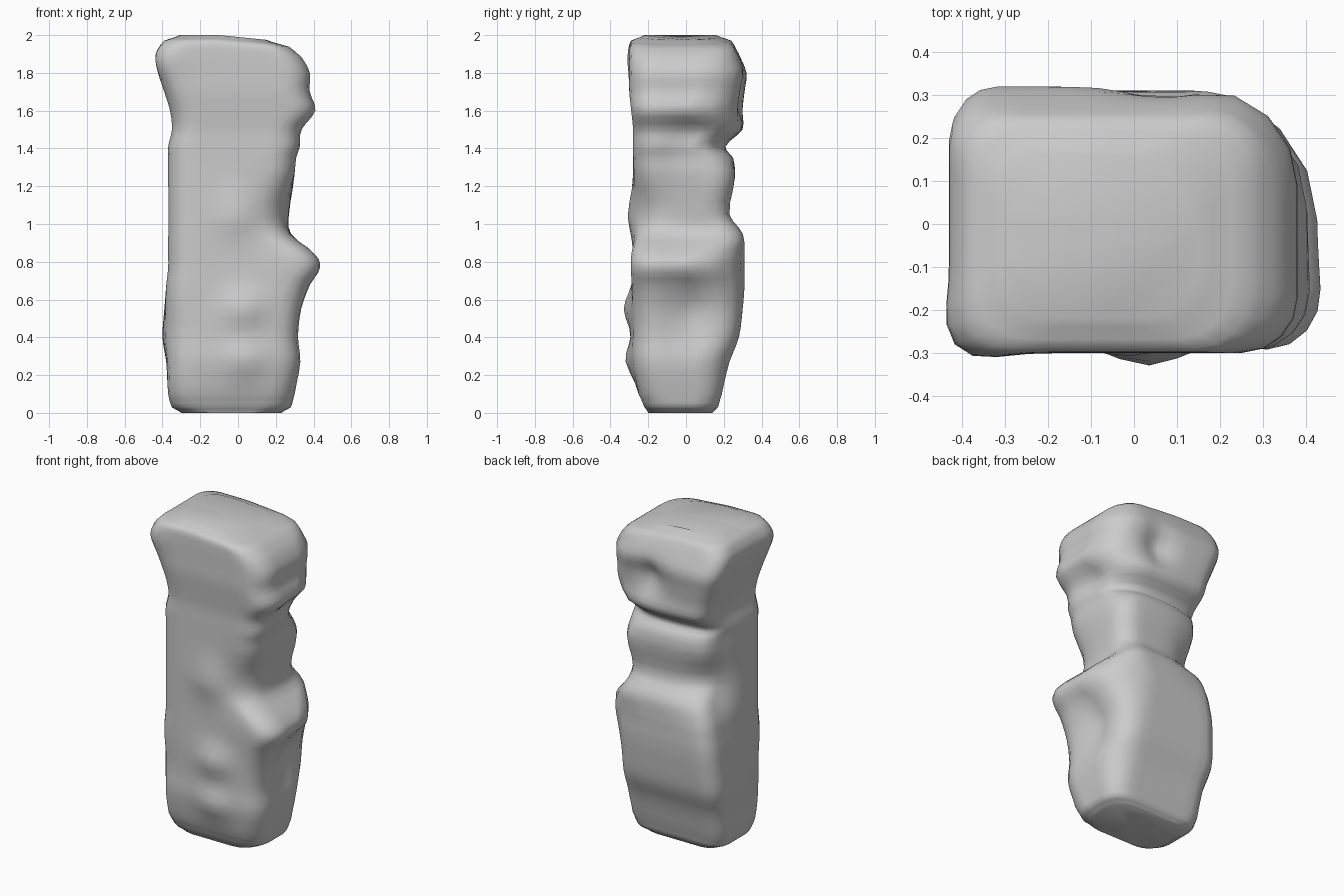
import bpy, bmesh, math
from mathutils import Vector

cube = bpy.data.objects.get("Cube")
if cube:
    bpy.data.objects.remove(cube)

# Outline of the column in hundredths: height, left, right, front, back
OUTLINE = [
    (0, -30, 23, -20, 14), (3, -35, 28, -22, 17), (10, -37, 30, -25, 19),
    (27, -38, 33, -28, 23), (40, -40, 32, -28, 28), (55, -39, 34, -28, 30),
    (68, -38, 38, -28, 31), (77, -37, 43, -28, 31), (84, -37, 40, -28, 31),
    (95, -37, 28, -28, 30), (105, -37, 27, -28, 23), (125, -37, 30, -28, 26),
    (135, -37, 31, -28, 25), (141, -37, 33, -28, 21), (150, -35, 34, -28, 30),
    (160, -36, 41, -29, 30), (170, -39, 38, -30, 31), (180, -42, 38, -30, 32),
    (190, -43, 34, -30, 28), (197, -39, 27, -29, 24), (200, -31, 15, -22, 16),
]

# Local hollows and swellings: centre, radius, push along the outward direction
DENTS = [
    ((0.08, 0.3, 1.7), 0.11, -0.07),
    ((0.28, 0.22, 1.43), 0.13, -0.05),
    ((0.25, -0.25, 1.07), 0.15, -0.05),
    ((0.3, -0.25, 0.8), 0.15, 0.02),
    ((0.36, 0.06, 0.55), 0.15, -0.05),
    ((0.32, 0.02, 1.47), 0.12, -0.03),
    ((-0.36, 0.22, 1.06), 0.18, -0.11),
    ((-0.36, 0.22, 1.36), 0.16, -0.06),
    ((-0.4, -0.3, 1.87), 0.1, 0.03),
    ((-0.4, -0.28, 0.42), 0.15, -0.03),
    ((0.03, -0.28, 0.55), 0.1, 0.05),
    ((0.03, -0.28, 0.28), 0.1, 0.04),
    ((0, -0.28, 1.05), 0.12, 0.03),
]


def spline(a, b, c, d, t):
    """Catmull-Rom blend between b and c."""
    return 0.5 * (2 * b + (c - a) * t + (2 * a - 5 * b + 4 * c - d) * t * t
                  + (3 * b - a - 3 * c + d) * t ** 3)


def smooth_rows(rows, steps):
    result = []
    last = len(rows) - 1
    for i in range(last):
        around = [rows[max(0, min(last, i + k))] for k in (-1, 0, 1, 2)]
        for s in range(steps):
            t = s / steps
            row = [spline(*values, t) / 100 for values in zip(*around)]
            row[0] = (around[1][0] * (1 - t) + around[2][0] * t) / 100
            result.append(row)
    result.append([v / 100 for v in rows[-1]])
    return result


def section(z, left, right, front, back):
    """Rounded rectangle; the back right corner softens where the side swells."""
    soft = 0.12 + 1.4 * max(0, right - 0.3)
    corners = [(right, back, soft, 0), (left, back, 0.1, 1),
               (left, front, 0.12, 2), (right, front, 0.13, 3)]
    arcs = []
    for x, y, radius, turn in corners:
        cx = x - math.copysign(radius, x)
        cy = y - math.copysign(radius, y)
        angles = [(turn + k / 4) * math.pi / 2 for k in range(5)]
        arcs.append([Vector((cx + radius * math.cos(a),
                             cy + radius * math.sin(a), z)) for a in angles])
    ring = []
    for i, arc in enumerate(arcs):
        following = arcs[(i + 1) % 4][0]
        ring += arc
        ring += [arc[-1].lerp(following, k / 8) for k in range(1, 8)]
    return ring


def sculpt(point):
    """Apply the hollows, and tip the top down towards the right."""
    outward = Vector((point.x, point.y, 0)).normalized()
    moved = point.copy()
    for centre, radius, push in DENTS:
        distance = (point - Vector(centre)).length / radius
        moved += outward * push * math.exp(-distance * distance)
    if point.z > 1.8:
        moved.z -= max(0, point.x + 0.1) * 0.1 * (point.z - 1.8) / 0.2
    return moved


# Column body: sections lofted from the ground to the top, then capped
bm = bmesh.new()
rings = [[bm.verts.new(sculpt(p)) for p in section(*row)]
         for row in smooth_rows(OUTLINE, 3)]
for low, high in zip(rings, rings[1:]):
    count = len(low)
    for i in range(count):
        j = (i + 1) % count
        bm.faces.new((low[i], low[j], high[j], high[i]))
bm.faces.new(rings[0][::-1])
bm.faces.new(rings[-1])
bmesh.ops.recalc_face_normals(bm, faces=bm.faces[:])

mesh = bpy.data.meshes.new("stone_column")
bm.to_mesh(mesh)
bm.free()
column = bpy.data.objects.new("stone_column", mesh)
bpy.context.collection.objects.link(column)

# Plain grey stone
stone = bpy.data.materials.new("grey_stone")
stone.use_nodes = True
colour = (0.6, 0.6, 0.6, 1)
stone.diffuse_color = colour
stone.node_tree.nodes["Principled BSDF"].inputs["Base Color"].default_value = colour
mesh.materials.append(stone)

# Soft shading over the whole surface
bpy.context.view_layer.objects.active = column
column.select_set(True)
bpy.ops.object.shade_smooth_by_angle(angle=math.radians(60))
